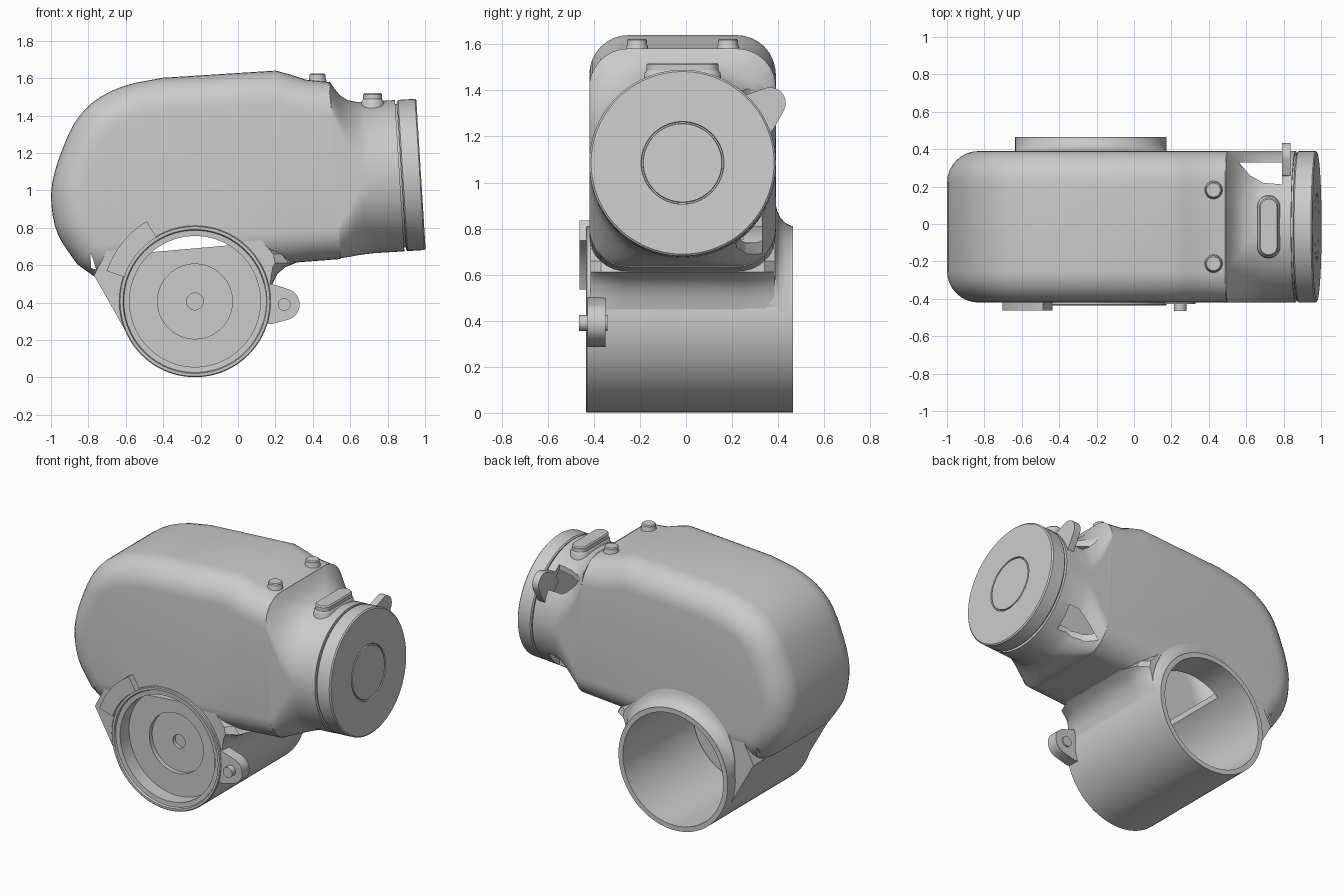
import bpy, bmesh, math
from mathutils import Matrix, Vector

if "Cube" in bpy.data.objects:
    bpy.data.objects.remove(bpy.data.objects["Cube"])

FRONT = lambda a, b, c: (a, c, b)      # outline in xz, depth along y
SIDE = lambda a, b, c: (c, a, b)       # outline in yz, depth along x
TOP = lambda a, b, c: (a, b, c)        # outline in xy, depth along z
YC = -0.015                            # mid plane of the housing
TX, TZ = -0.23, 0.406                  # axis of the cross tube


def finish(name, bm):
    bmesh.ops.recalc_face_normals(bm, faces=bm.faces)
    me = bpy.data.meshes.new(name)
    bm.to_mesh(me)
    bm.free()
    ob = bpy.data.objects.new(name, me)
    bpy.context.collection.objects.link(ob)
    return ob


def skin(bm, loops, wrap=False):
    rows = [[bm.verts.new(p) for p in loop] for loop in loops]
    n = len(rows[0])
    for i in range(len(rows) if wrap else len(rows) - 1):
        a, b = rows[i], rows[(i + 1) % len(rows)]
        for j in range(n):
            bm.faces.new((a[j], a[(j + 1) % n], b[(j + 1) % n], b[j]))
    return rows


def loft(name, loops):
    bm = bmesh.new()
    rows = skin(bm, loops)
    bm.faces.new(rows[0])
    bm.faces.new(rows[-1])
    return finish(name, bm)


def prism(name, pts, c0, c1, place=FRONT):
    return loft(name, [[place(a, b, c) for a, b in pts] for c in (c0, c1)])


def box(name, x0, x1, y0, y1, z0, z1):
    return prism(name, [(x0, y0), (x1, y0), (x1, y1), (x0, y1)], z0, z1, TOP)


def lathe(name, prof, mat, n=96):
    bm = bmesh.new()
    turns = [2 * math.pi * i / n for i in range(n)]
    skin(bm, [[mat @ Vector((r * math.cos(a), r * math.sin(a), t)) for r, t in prof]
              for a in turns], True)
    bmesh.ops.remove_doubles(bm, verts=bm.verts, dist=1e-5)
    return finish(name, bm)


def y_axis(x, z):
    return Matrix.Translation((x, 0, z)) @ Matrix.Rotation(-math.pi / 2, 4, 'X')


def arc(cx, cy, r, a0, a1, n=14):
    return [(cx + r * math.cos(math.radians(a0 + (a1 - a0) * i / n)),
             cy + r * math.sin(math.radians(a0 + (a1 - a0) * i / n))) for i in range(n + 1)]


def refine(pts, first, last):
    # adds smooth midpoints on part of an outline
    out = []
    for i, p in enumerate(pts):
        out.append(p)
        if first <= i < last:
            q = [Vector(pts[i + k]) for k in (-1, 0, 1, 2)]
            out.append(tuple((9 * (q[1] + q[2]) - q[0] - q[3]) / 16))
    return out


def inset(pts, d):
    # mitred inset of a counter-clockwise outline
    out = []
    for i, p in enumerate(pts):
        p, a, b = Vector(p), Vector(pts[i - 1]), Vector(pts[(i + 1) % len(pts)])
        e, f = (p - a).normalized(), (b - p).normalized()
        n1, n2 = Vector((-e.y, e.x)), Vector((-f.y, f.x))
        out.append(p + (n1 + n2) * d / (1 + n1.dot(n2)))
    return out


def modify(ob, kind, **settings):
    m = ob.modifiers.new(kind, kind)
    for k, v in settings.items():
        setattr(m, k, v)
    bpy.context.view_layer.objects.active = ob
    bpy.ops.object.modifier_apply(modifier=m.name)


def cut(ob, *cutters):
    for c in cutters:
        c.hide_render = True
        modify(ob, 'BOOLEAN', operation='DIFFERENCE', solver='EXACT', object=c)


# Frame of the tilted outlet: local z runs along the outlet axis
U = Vector((0.998, 0, 0.062)).normalized()
V = Vector((-U.z, 0, U.x))
O = Vector((0.52, YC, 1.107))
outlet = Matrix((V, Vector((0, 1, 0)), U)).transposed().to_4x4()
outlet.translation = O - 0.05 * V

# Cutters
bore = lathe("bore_cutter", [(0, -0.6), (0.388, -0.6), (0.388, 0.6), (0, 0.6)], y_axis(TX, TZ))
slit = prism("slit_cutter", [(-0.79, 0.66), (-0.785, 0.66), (-0.757, 0.575), (-0.785, 0.585)], -0.6, 0.6)
window = prism("window_cutter", [(0.56, 0.33), (0.62, 0.26), (0.69, 0.22), (0.79, 0.212),
                                 (0.79, 0.33)], 0.4, 1.8, TOP)
port = box("port_cutter", -0.46, -0.02, -0.2, 0.25, 0.62, 0.95)
crescent = prism("crescent_cutter", [(-0.8, 0.64), (0.4, 0.745), (0.4, 1.1), (-0.8, 1.1)], -0.6, 0.1)

# Main housing: rounded shell, trimmed by the outlet plane
outline = [(1.1, 1.53), (0.5, 1.577), (0.36, 1.592), (0.27, 1.622), (0.2, 1.64), (-0.4, 1.602),
           (-0.55, 1.575), (-0.68, 1.53), (-0.79, 1.46), (-0.875, 1.36), (-0.935, 1.23),
           (-0.98, 1.1), (-1.0, 0.98), (-0.99, 0.86), (-0.965, 0.77), (-0.92, 0.69),
           (-0.86, 0.605), (-0.77, 0.54), (0.28, 0.612), (1.1, 0.675)]
outline = refine(outline, 6, 15)
R, y0, y1 = 0.17, -0.42, 0.39
steps = [math.pi / 2 * i / 8 for i in range(9)]
levels = [(y0 + R * (1 - math.sin(a)), R * (1 - math.cos(a))) for a in reversed(steps)]
levels += [(y1 - R * (1 - math.sin(a)), R * (1 - math.cos(a))) for a in steps]
bm = bmesh.new()
rows = skin(bm, [[(p[0], y, p[1]) for p in inset(outline, d)] for y, d in levels])
bm.faces.new(rows[0])
bm.faces.new(rows[-1])
bmesh.ops.recalc_face_normals(bm, faces=bm.faces)
bmesh.ops.bisect_plane(bm, geom=bm.verts[:] + bm.edges[:] + bm.faces[:],
                       plane_co=O, plane_no=U, clear_outer=True)
housing = finish("main_housing", bm)
modify(housing, 'SOLIDIFY', thickness=0.03, offset=-1)
cut(housing, bore, slit)

# Skirt blending the housing into the tube, softened towards the flanks
skirt_line = [(-0.77, 0.545), (-0.6, 0.245), (-0.23, 0.3), (0.17, 0.44), (0.185, 0.5), (0.21, 0.55),
              (0.25, 0.588), (0.31, 0.612), (0.26, 0.66), (0.12, 0.74), (-0.7, 0.68)]
slim_line = [(min(x, 0.17 + (x - 0.17) * 0.2), z) for x, z in skirt_line]
soft_line = [(min(x, 0.17 + (x - 0.17) * 0.7), z) for x, z in skirt_line]
skirt = loft("tube_skirt", [[(x, y, z) for x, z in line] for y, line in (
    (-0.415, slim_line), (-0.37, soft_line), (-0.27, skirt_line),
    (0.24, skirt_line), (0.34, soft_line), (0.385, slim_line))])
cut(skirt, bore, slit)

# Cross tube with stepped front rim
tube = lathe("cross_tube", [(0.35, -0.32), (0.35, -0.42), (0.38, -0.422), (0.385, -0.435),
                            (0.40, -0.435), (0.405, -0.43), (0.405, 0.465), (0.372, 0.465),
                            (0.372, -0.32)], y_axis(TX, TZ))
cut(tube, port)

# Fillet collar where the tube leaves the back wall, fading out at the sides
collar = loft("tube_collar", [[(x, y, z) for x, z in arc(TX, TZ + s, 0.404, 0, 356.25, 95)]
                              for y, s in ((0.36, 0.10), (0.389, 0.10), (0.395, 0.07), (0.408, 0.04),
                                           (0.43, 0.015), (0.46, 0.0))])
cut(collar, bore)

# Recessed plate inside the tube
plate = lathe("recessed_plate", [(0, -0.27), (0.045, -0.27), (0.045, -0.295), (0.2, -0.295),
                                 (0.2, -0.325), (0.36, -0.325), (0.36, -0.26), (0, -0.26)],
              y_axis(TX, TZ))
cut(plate, crescent)

# Outlet neck: rounded rectangle flowing into a circle
stations = [(0, .475, -.47, .17), (.02, .44, -.469, .20), (.05, .398, -.466, .24),
            (.09, .370, -.461, .30), (.14, .357, -.457, .36), (.18, .355, -.455, .40),
            (.342, .355, -.455, .4045)]
bm = bmesh.new()
loops = []
for t, top, bot, r in stations:
    hh, mid, loop = (top - bot) / 2, (top + bot) / 2, []
    for k, (sy, sv) in enumerate([(1, 1), (-1, 1), (-1, -1), (1, -1)]):
        loop += [O + U * t + V * (mid + b) + Vector((0, a, 0))
                 for a, b in arc(sy * (0.405 - r), sv * (hh - r), r, 90 * k, 90 * k + 90, 20)]
    loops.append(loop)
skin(bm, loops)
neck = finish("outlet_neck", bm)
# open surface: make sure the normals point outwards before thickening
f = neck.data.polygons[len(neck.data.polygons) // 2]
if f.normal.dot(f.center - (O + U * 0.1)) < 0:
    neck.data.flip_normals()
modify(neck, 'SOLIDIFY', thickness=0.03, offset=-1)
cut(neck, window)

# Outlet cap with a groove behind it and a ring on its face
lathe("outlet_cap", [(0, .31), (.385, .31), (.385, .352), (.398, .352), (.405, .359), (.405, .449),
                     (.397, .456), (.18, .456), (.178, .446), (.172, .446), (.17, .456), (0, .456)],
      outlet)

# Round tab beside the cap
prism("cap_tab", arc(0.365, 1.345, 0.068, -25, 110) + [(0.26, 1.38), (0.22, 1.30), (0.34, 1.18),
                                                      (0.385, 1.24)], 0.79, 0.837, SIDE)

# Raised key on top of the neck, flared at its foot and chamfered on top
loft("neck_key", [[(x, y, z) for x, y in arc(0.72, 0.09, r, 0, 180) + arc(0.72, -0.12, r, 180, 360)]
                  for r, z in ((0.065, 1.42), (0.06, 1.475), (0.051, 1.487), (0.051, 1.512), (0.044, 1.52))])

# Two pins on the housing roof
for i, y in enumerate((0.182, -0.212)):
    lathe(f"roof_pin_{i + 1}", [(0, 1.5), (0.048, 1.5), (0.048, 1.588), (0.043, 1.598),
                                (0.043, 1.618), (0.037, 1.624), (0, 1.624)],
          Matrix.Translation((0.425, y, 0)), 32)

# Curved bracket left of the rim
prism("rim_bracket", arc(TX, TZ, 0.50, 121, 161) + arc(TX, TZ, 0.40, 161, 121), -0.462, -0.40)

# Lug with its pin right of the rim
prism("side_lug", [(0.13, 0.29), (0.18, 0.285)] + arc(0.245, 0.39, 0.085, -72, 72)
      + [(0.18, 0.5), (0.13, 0.5)], -0.427, -0.35)
lathe("lug_pin", [(0, -0.465), (0.034, -0.465), (0.034, -0.34), (0, -0.34)], y_axis(0.247, 0.39), 32)

# Drop the cutters and shade smooth
for c in (bore, slit, window, port, crescent):
    bpy.data.objects.remove(c)
for ob in bpy.context.collection.objects:
    bpy.ops.object.select_all(action='DESELECT')
    ob.select_set(True)
    bpy.context.view_layer.objects.active = ob
    bpy.ops.object.shade_smooth_by_angle(angle=math.radians(35))
